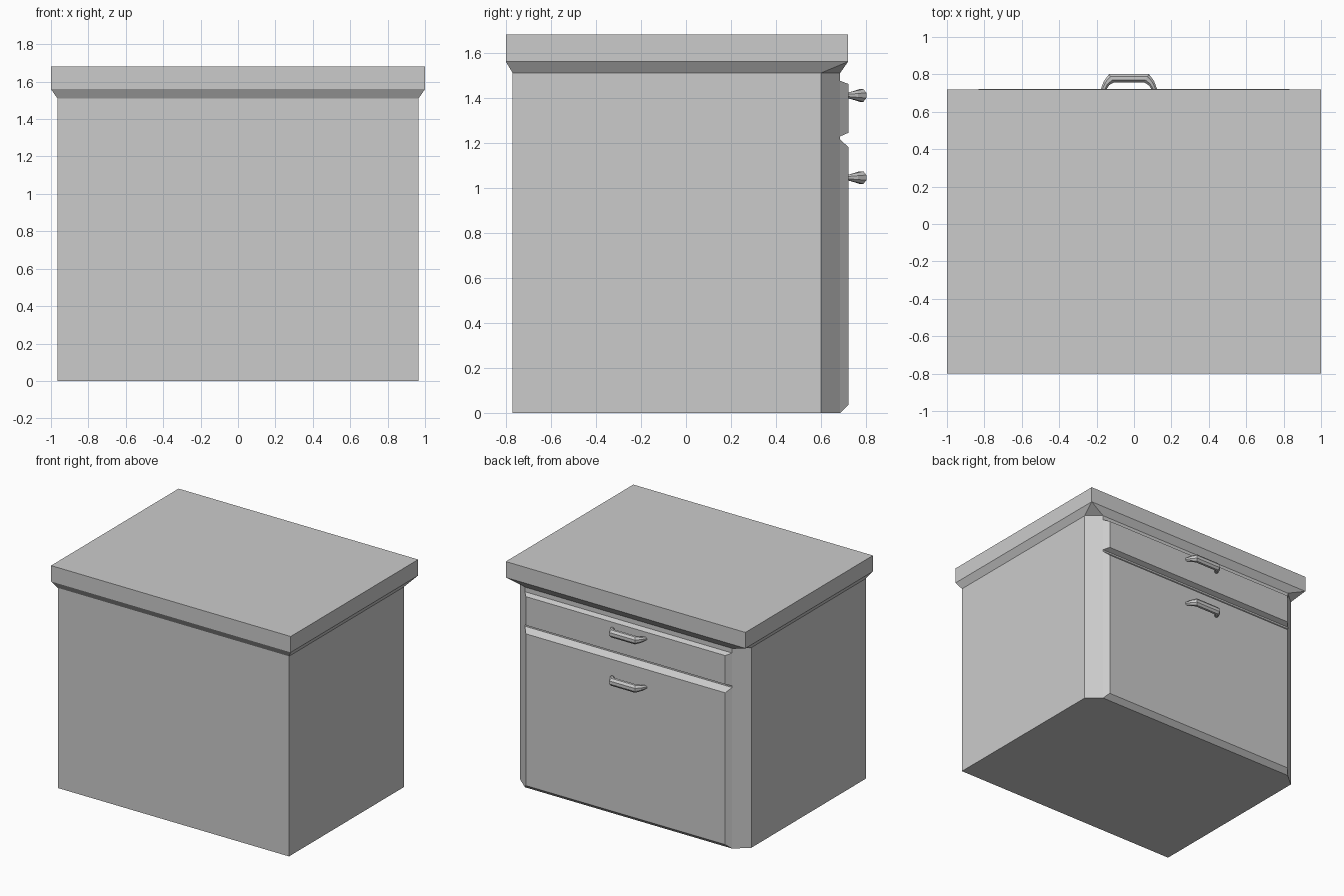
import bpy, bmesh, math
from mathutils import Vector

if "Cube" in bpy.data.objects:
    bpy.data.objects.remove(bpy.data.objects["Cube"])


def loft(name, rings, cap_start=False, cap_end=False):
    """Skin a list of equal-length vertex rings into one object."""
    bm = bmesh.new()
    loops = [[bm.verts.new(p) for p in ring] for ring in rings]
    n = len(loops[0])
    for a, b in zip(loops, loops[1:]):
        for i in range(n):
            j = (i + 1) % n
            bm.faces.new((a[i], a[j], b[j], b[i]))
    if cap_start:
        bm.faces.new(loops[0][::-1])
    if cap_end:
        bm.faces.new(loops[-1])
    bmesh.ops.remove_doubles(bm, verts=bm.verts[:], dist=1e-5)
    bmesh.ops.recalc_face_normals(bm, faces=bm.faces[:])
    mesh = bpy.data.meshes.new(name)
    bm.to_mesh(mesh)
    bm.free()
    obj = bpy.data.objects.new(name, mesh)
    bpy.context.collection.objects.link(obj)
    return obj


def at_z(outline, z):
    return [(x, y, z) for x, y in outline]


# Cabinet body: rectangle with the two drawer-side corners cut off
body = [(-0.965, -0.77), (0.965, -0.77), (0.965, 0.60),
        (0.865, 0.685), (-0.865, 0.685), (-0.965, 0.60)]
loft("cabinet_body", [at_z(body, 0), at_z(body, 1.51)], cap_start=True)

# Worktop: square slab tapering down onto the body outline
slab = [(-1, -0.8), (1, -0.8), (1, 0.72), (1, 0.72), (-1, 0.72), (-1, 0.72)]
top = loft("worktop", [at_z(body, 1.51), at_z(slab, 1.56)])
bm = bmesh.new()
bm.from_mesh(top.data)
rim = [e for e in bm.edges if all(v.co.z > 1.55 for v in e.verts)]
side = bmesh.ops.extrude_edge_only(bm, edges=rim)["geom"]
for v in side:
    if isinstance(v, bmesh.types.BMVert):
        v.co.z = 1.68
bmesh.ops.contextual_create(bm, geom=[g for g in side if isinstance(g, bmesh.types.BMEdge)])
bmesh.ops.recalc_face_normals(bm, faces=bm.faces[:])
bm.to_mesh(top.data)
bm.free()


# Bevelled drawer and door panels
def panel(name, z0, z1, bevel_low, bevel_high):
    def rect(x, y, a, b):
        return [(-x, y, a), (x, y, a), (x, y, b), (-x, y, b)]
    loft(name, [rect(0.865, 0.685, z0, z1),
                rect(0.832, 0.721, z0 + bevel_low, z1 - bevel_high)], cap_end=True)


panel("drawer_panel", 1.228, 1.475, 0.016, 0.014)
panel("door_panel", 0.0, 1.215, 0.035, 0.035)

# Handles: eight-sided grip with legs narrowing towards the panel
# each station: outer x, outer y, inner x, inner y, half height
LEG = [(0.152, 0.718, 0.122, 0.718, 0.012),
       (0.134, 0.765, 0.105, 0.743, 0.021),
       (0.107, 0.801, 0.080, 0.757, 0.028)]


def handle(name, z, cx=-0.027):
    stations = [(1, s) for s in LEG] + [(-1, s) for s in reversed(LEG)]
    rings = []
    for sign, (ox, oy, ix, iy, h) in stations:
        outer = Vector((cx + sign * ox, oy, z))
        inner = Vector((cx + sign * ix, iy, z))
        mid, half = (outer + inner) / 2, (outer - inner) / 2
        k = 1 / math.cos(math.pi / 8)
        ring = []
        for i in range(8):
            a = math.pi / 8 + i * math.pi / 4
            ring.append(mid + half * k * math.cos(a) + Vector((0, 0, h * k * math.sin(a))))
        rings.append(ring)
    loft(name, rings)


handle("drawer_handle", 1.41)
handle("door_handle", 1.045)
